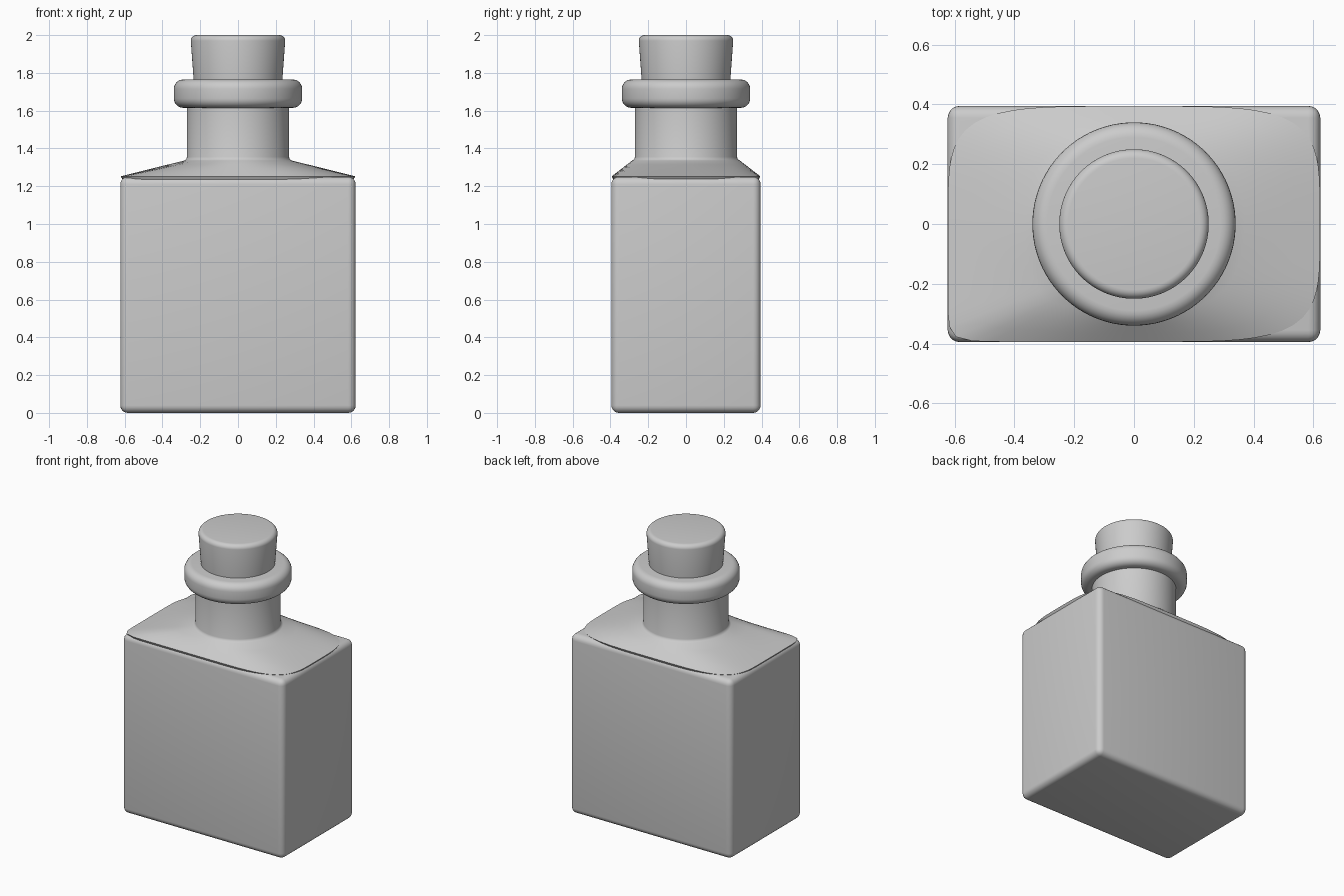
import bpy, bmesh, math

if "Cube" in bpy.data.objects:
    bpy.data.objects.remove(bpy.data.objects["Cube"])

SEG = 96


def finish(name, bm, angle=40):
    bmesh.ops.recalc_face_normals(bm, faces=bm.faces)
    me = bpy.data.meshes.new(name)
    bm.to_mesh(me)
    bm.free()
    ob = bpy.data.objects.new(name, me)
    bpy.context.collection.objects.link(ob)
    bpy.ops.object.select_all(action='DESELECT')
    ob.select_set(True)
    bpy.context.view_layer.objects.active = ob
    bpy.ops.object.shade_smooth_by_angle(angle=math.radians(angle))
    return ob


def loft(name, rings, angle=40):
    """Skin a stack of closed rings and cap both ends."""
    bm = bmesh.new()
    loops = [[bm.verts.new(p) for p in ring] for ring in rings]
    for a, b in zip(loops, loops[1:]):
        for i in range(SEG):
            j = (i + 1) % SEG
            bm.faces.new((a[i], a[j], b[j], b[i]))
    bm.faces.new(loops[0])
    bm.faces.new(loops[-1])
    return finish(name, bm, angle)


def circle(r, z):
    return [(r * math.cos(2 * math.pi * i / SEG),
             r * math.sin(2 * math.pi * i / SEG), z) for i in range(SEG)]


def arc(cr, cz, rad, a0, a1, n=6):
    """Rounded profile corner as (radius, height) pairs."""
    return [(cr + rad * math.cos(math.radians(a0 + (a1 - a0) * k / n)),
             cz + rad * math.sin(math.radians(a0 + (a1 - a0) * k / n)))
            for k in range(n + 1)]


def shoulder_outline(hx, hy, z):
    """Squarish oval; the front left corner runs out to a point."""
    pts = []
    for i in range(SEG):
        t = 2 * math.pi * i / SEG
        c, s = math.cos(t), math.sin(t)
        n = 16 if (c < -1e-6 and s < -1e-6) else 4.5
        k = (abs(c) ** n + abs(s) ** n) ** (-1 / n)
        pts.append((hx * c * k, hy * s * k, z))
    return pts


# Rectangular bottle body with rounded edges
bm = bmesh.new()
bmesh.ops.create_cube(bm, size=1)
for v in bm.verts:
    v.co = (v.co.x * 1.246, v.co.y * 0.79, (v.co.z + 0.5) * 1.25)
bmesh.ops.bevel(bm, geom=bm.edges[:], offset=0.04, segments=5,
                profile=0.5, affect='EDGES')
finish("body", bm)

# Shoulder sloping up into the round neck
base = shoulder_outline(0.622, 0.394, 1.252)
top = circle(0.285, 1.336)
slope = [[tuple(a + (b - a) * f for a, b in zip(p, q)) for p, q in zip(base, top)]
         for f in (0, 0.25, 0.5, 0.75, 1)]
neck = [circle(0.275, 1.342), circle(0.27, 1.355), circle(0.27, 1.66)]
loft("shoulder_and_neck", [shoulder_outline(0.61, 0.385, 1.235)] + slope + neck)

# Rounded lip ring
lip = (arc(0.29, 1.665, 0.05, -90, 0) + arc(0.29, 1.715, 0.05, 0, 90))
loft("lip", [circle(r, z) for r, z in lip])

# Tapered stopper
stopper = [(0.228, 1.66), (0.235, 1.765)] + arc(0.22, 1.97, 0.03, 0, 90)
loft("stopper", [circle(r, z) for r, z in stopper])
